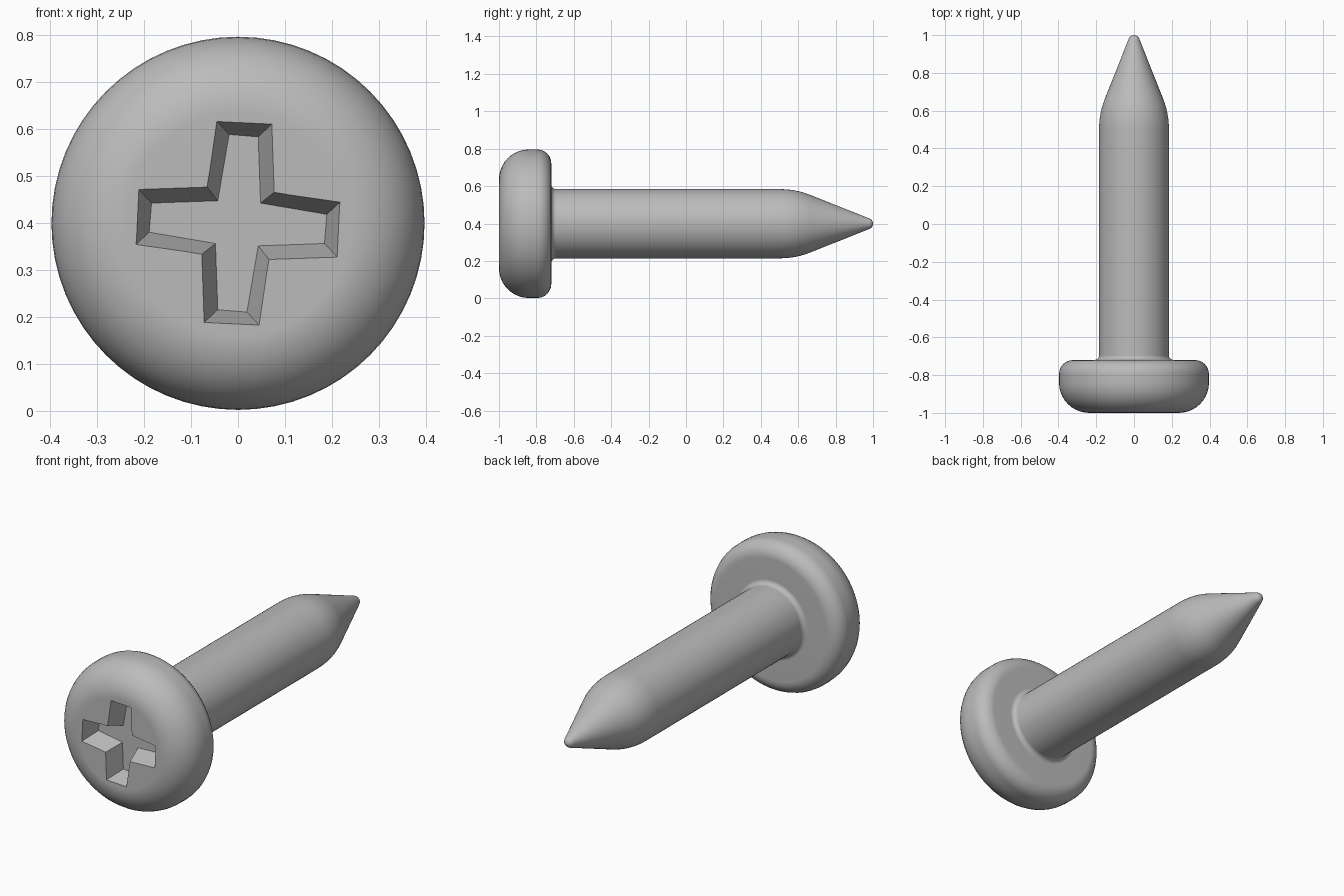
import bpy, bmesh
from math import sin, cos, pi, radians
from mathutils import Matrix, Vector

if "Cube" in bpy.data.objects:
    bpy.data.objects.remove(bpy.data.objects["Cube"], do_unlink=True)

AXIS_Z = 0.399
HEAD_R = 0.397
SHAFT_R = 0.185
SEGMENTS = 64

steel = bpy.data.materials.new("grey steel")
steel.use_nodes = True
steel.diffuse_color = (0.5, 0.5, 0.5, 1)
steel.node_tree.nodes["Principled BSDF"].inputs["Base Color"].default_value = (0.5, 0.5, 0.5, 1)


def arc(r, y, radius, start, end, steps):
    """Points (radius from axis, y) along a circular arc, angles in degrees."""
    angles = [radians(start + (end - start) * i / steps) for i in range(steps + 1)]
    return [(r + radius * cos(a), y + radius * sin(a)) for a in angles]


def bend(a, b, c, steps):
    """Smooth curve from a to c, pulled towards b."""
    a, b, c = Vector(a), Vector(b), Vector(c)
    ts = [i / steps for i in range(steps + 1)]
    return [tuple(a * (1 - t) ** 2 + b * 2 * t * (1 - t) + c * t * t) for t in ts]


def make_object(name, bm):
    bmesh.ops.recalc_face_normals(bm, faces=bm.faces)
    mesh = bpy.data.meshes.new(name)
    bm.to_mesh(mesh)
    bm.free()
    obj = bpy.data.objects.new(name, mesh)
    obj.location.z = AXIS_Z
    bpy.context.collection.objects.link(obj)
    mesh.materials.append(steel)
    return obj


# Outline from the flat front of the head back to the rounded tip
outline = arc(HEAD_R - 0.16, -0.84, 0.16, -90, 0, 10)
outline += arc(HEAD_R - 0.075, -0.795, 0.075, 0, 90, 6)
outline += arc(SHAFT_R + 0.025, -0.695, 0.025, 270, 180, 4)
outline += bend((SHAFT_R, 0.50), (SHAFT_R, 0.587), (0.154, 0.664), 6)
outline += arc(0, 0.97, 0.03, 21.5, 90, 5)

# Screw body: outline turned about the y axis
bm = bmesh.new()
verts = [bm.verts.new((max(r, 0), y, 0)) for r, y in outline]
edges = [bm.edges.new(pair) for pair in zip(verts, verts[1:])]
bmesh.ops.spin(bm, geom=verts + edges, cent=(0, 0, 0), axis=(0, 1, 0),
               angle=2 * pi, steps=SEGMENTS)
bmesh.ops.remove_doubles(bm, verts=bm.verts, dist=0.0005)
bmesh.ops.holes_fill(bm, edges=[e for e in bm.edges if e.is_boundary], sides=0)
screw = make_object("screw_body", bm)

# Cross recess cutter: one arm repeated four times, narrowing to the floor
RIM = [Vector(p) for p in ((-0.045, 0.217), (0.072, 0.211), (0.077, 0.066))]
FLOOR = [Vector(p) for p in ((-0.019, 0.189), (0.043, 0.184), (0.048, 0.043))]
DEPTH = 0.10


def cross_loop(bm, depth):
    t = depth / DEPTH
    loop = []
    for quarter in range(4):
        turn = Matrix.Rotation(-quarter * pi / 2, 2)
        for rim, floor in zip(RIM, FLOOR):
            p = turn @ rim.lerp(floor, t)
            loop.append(bm.verts.new((p.x, depth - 1, p.y)))
    return loop


bm = bmesh.new()
outer, inner = cross_loop(bm, -0.03), cross_loop(bm, DEPTH)
bm.faces.new(outer)
bm.faces.new(inner)
for i in range(len(outer)):
    j = (i + 1) % len(outer)
    bm.faces.new((outer[i], outer[j], inner[j], inner[i]))
cutter = make_object("recess_cutter", bm)
cutter.hide_render = True

# Cut the recess, then drop the cutter
bpy.context.view_layer.update()
bpy.ops.object.select_all(action='DESELECT')
screw.select_set(True)
bpy.context.view_layer.objects.active = screw
cut = screw.modifiers.new("cross recess", 'BOOLEAN')
cut.operation = 'DIFFERENCE'
cut.solver = 'EXACT'
cut.object = cutter
bpy.ops.object.modifier_apply(modifier=cut.name)
bpy.data.objects.remove(cutter, do_unlink=True)

# Smooth curved surfaces, keep the recess edges crisp
bpy.ops.object.shade_smooth_by_angle(angle=radians(35))
weighted = screw.modifiers.new("even shading", 'WEIGHTED_NORMAL')
weighted.keep_sharp = True
